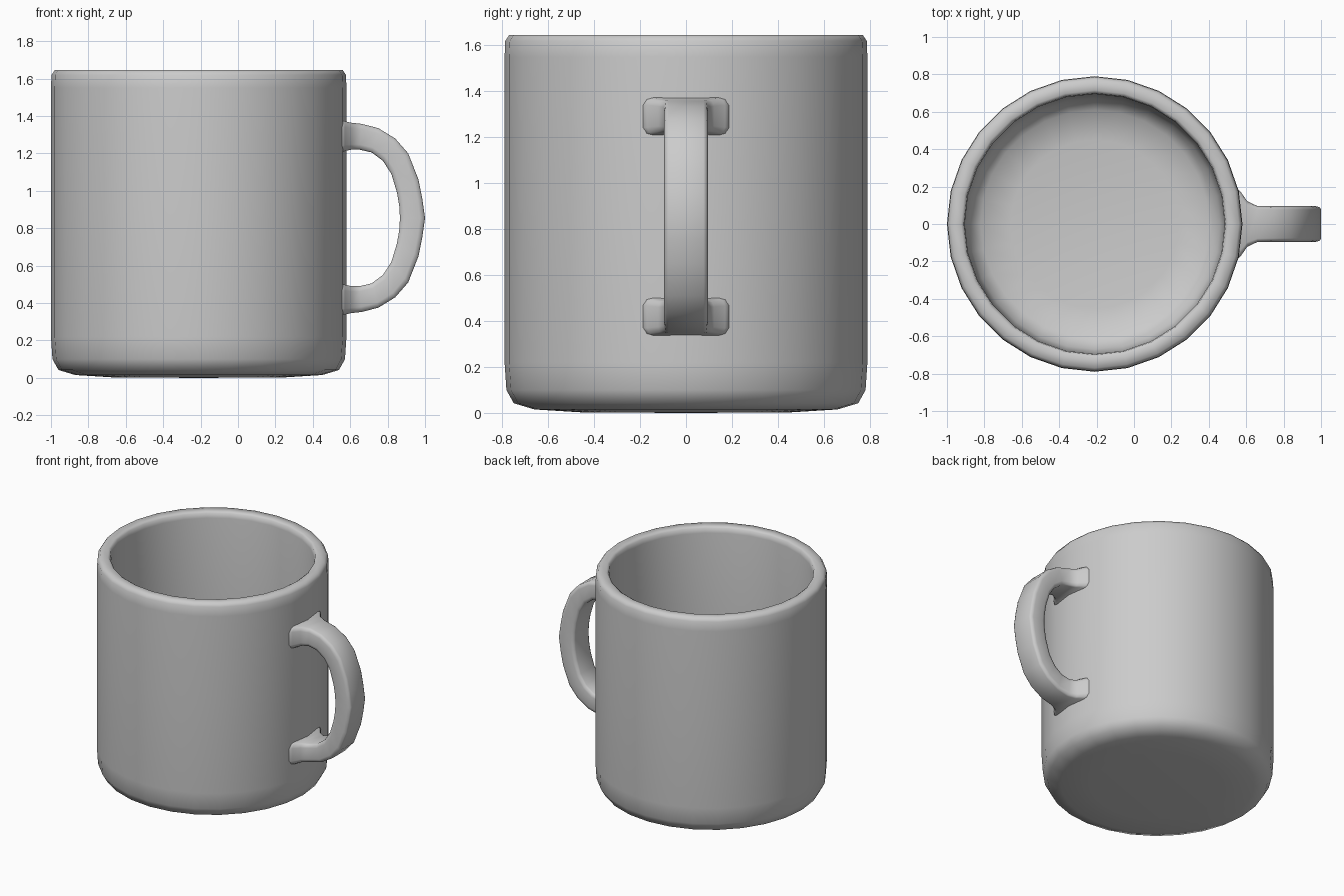
import bpy, bmesh, math

if "Cube" in bpy.data.objects:
    bpy.data.objects.remove(bpy.data.objects["Cube"])

CX, SEG = -0.21, 28      # cup axis and number of sides
MID = 0.855              # mirror height of the handle


def finish(name, bm):
    bmesh.ops.recalc_face_normals(bm, faces=bm.faces)
    me = bpy.data.meshes.new(name)
    bm.to_mesh(me)
    bm.free()
    for p in me.polygons:
        p.use_smooth = True
    ob = bpy.data.objects.new(name, me)
    bpy.context.collection.objects.link(ob)
    return ob


def bridge(bm, a, b):
    n = len(a)
    for i in range(n):
        j = (i + 1) % n
        bm.faces.new((a[i], a[j], b[j], b[i]))


def fan(bm, ring, centre):
    c = bm.verts.new(centre)
    for i in range(len(ring)):
        bm.faces.new((ring[i], ring[(i + 1) % len(ring)], c))


# Cup: one lathed profile, outside from the base up, over the rim, inside down
profile = [(0.45, 0.002), (0.66, 0.015), (0.75, 0.042), (0.782, 0.10),
           (0.79, 0.22), (0.79, 0.9), (0.79, 1.55), (0.787, 1.62), (0.77, 1.645),
           (0.715, 1.645), (0.70, 1.635), (0.695, 1.60), (0.695, 0.9),
           (0.69, 0.30), (0.67, 0.19), (0.61, 0.13), (0.45, 0.105)]
bm = bmesh.new()
rings = []
for r, z in profile:
    rings.append([bm.verts.new((CX + r * math.cos(2 * math.pi * i / SEG),
                                r * math.sin(2 * math.pi * i / SEG), z))
                  for i in range(SEG)])
for a, b in zip(rings, rings[1:]):
    bridge(bm, a, b)
fan(bm, rings[0], (CX, 0, 0))
fan(bm, rings[-1], (CX, 0, 0.10))
finish("cup", bm)

# Handle: upper half stations (outer x, z, inner x, z, half width), then mirrored
half = [(0.53, 1.375, 0.53, 1.20, 0.215), (0.572, 1.372, 0.572, 1.212, 0.17),
        (0.605, 1.364, 0.605, 1.22, 0.122), (0.66, 1.358, 0.65, 1.22, 0.097),
        (0.75, 1.335, 0.715, 1.205, 0.095), (0.84, 1.28, 0.775, 1.16, 0.095),
        (0.91, 1.20, 0.82, 1.09, 0.095), (0.965, 1.06, 0.85, 0.99, 0.095),
        (0.985, 0.96, 0.862, 0.92, 0.095)]
stations = half + [(1.0, MID, 0.866, MID, 0.095)] + [
    (a, 2 * MID - b, c, 2 * MID - d, w) for a, b, c, d, w in reversed(half)]
# Rounded rectangle: (fraction from outer to inner, fraction of half width)
section = [(0, -0.8), (0, 0.8), (0.05, 0.94), (0.2, 1), (0.8, 1), (0.95, 0.94),
           (1, 0.8), (1, -0.8), (0.95, -0.94), (0.8, -1), (0.2, -1), (0.05, -0.94)]
bm = bmesh.new()
rings = [[bm.verts.new((ox + (ix - ox) * t, s * w, oz + (iz - oz) * t))
          for t, s in section] for ox, oz, ix, iz, w in stations]
for a, b in zip(rings, rings[1:]):
    bridge(bm, a, b)
bm.faces.new(rings[0])
bm.faces.new(rings[-1])
finish("handle", bm)
